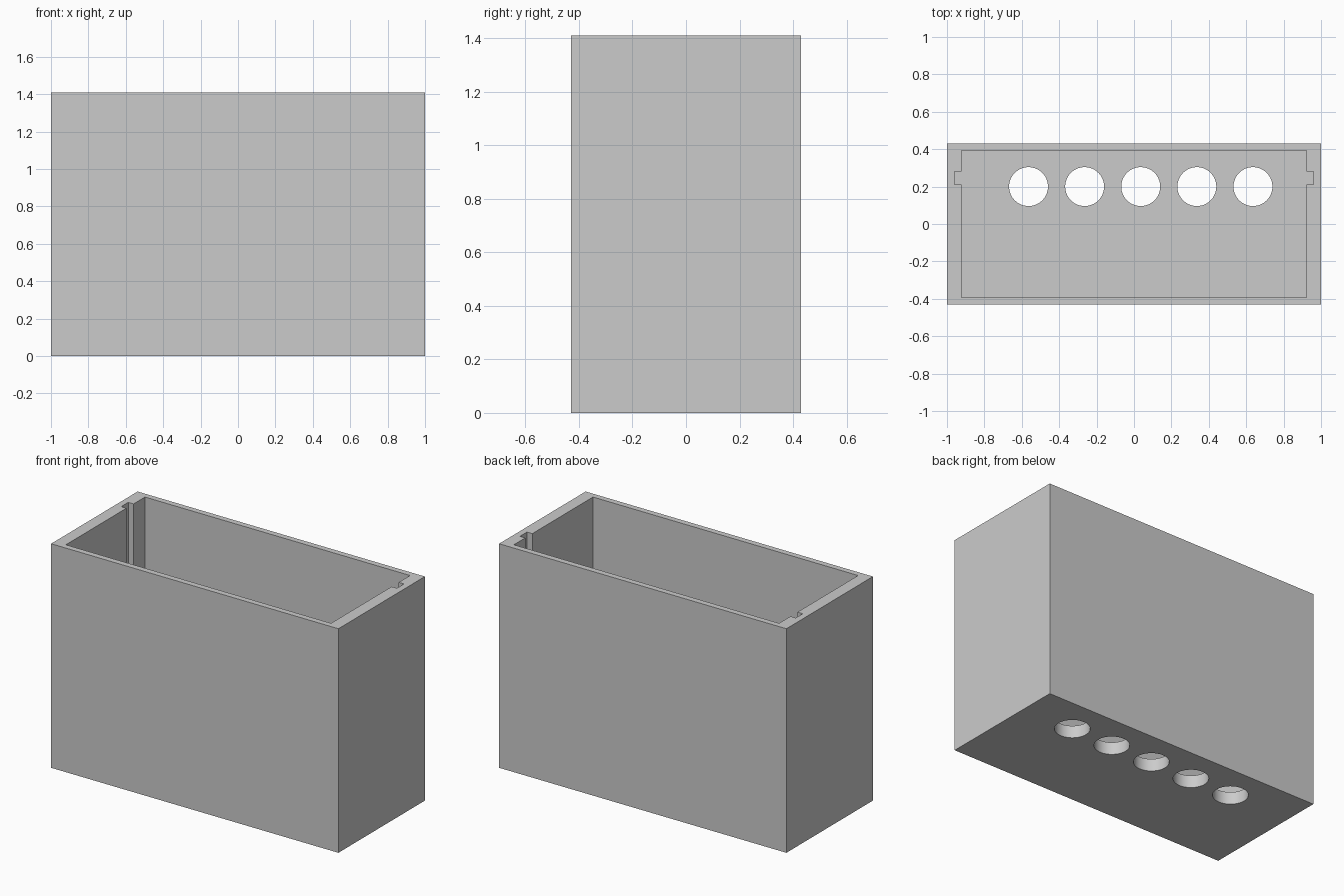
import bpy, bmesh, math

old = bpy.data.objects.get("Cube")
if old:
    bpy.data.objects.remove(old, do_unlink=True)

HEIGHT, FLOOR = 1.41, 0.08
HALF_X, HALF_Y = 1.0, 0.43
HOLE_R, HOLE_Y = 0.104, 0.2

grey = bpy.data.materials.new("light grey")
grey.use_nodes = True
grey.diffuse_color = (0.6, 0.6, 0.6, 1)
bsdf = next(n for n in grey.node_tree.nodes if n.type == 'BSDF_PRINCIPLED')
bsdf.inputs["Base Color"].default_value = grey.diffuse_color


def prisms(name, outlines, z0, z1):
    """One object made of outlines extruded from z0 to z1."""
    bm = bmesh.new()
    for outline in outlines:
        face = bm.faces.new([bm.verts.new((x, y, z0)) for x, y in outline])
        ext = bmesh.ops.extrude_face_region(bm, geom=[face])
        moved = [v for v in ext["geom"] if isinstance(v, bmesh.types.BMVert)]
        bmesh.ops.translate(bm, verts=moved, vec=(0, 0, z1 - z0))
    bmesh.ops.recalc_face_normals(bm, faces=bm.faces)
    mesh = bpy.data.meshes.new(name)
    bm.to_mesh(mesh)
    bm.free()
    mesh.materials.append(grey)
    obj = bpy.data.objects.new(name, mesh)
    bpy.context.collection.objects.link(obj)
    return obj


def circle(cx, cy, r, n=64):
    return [(cx + r * math.cos(2 * math.pi * i / n),
             cy + r * math.sin(2 * math.pi * i / n)) for i in range(n)]


# Outer block
box = prisms("open_box", [[(-HALF_X, -HALF_Y), (HALF_X, -HALF_Y),
                           (HALF_X, HALF_Y), (-HALF_X, HALF_Y)]], 0, HEIGHT)

# Cavity with a panel slot in each end wall
right_side = [(0.923, -0.393), (0.923, 0.21), (0.96, 0.21),
              (0.96, 0.28), (0.923, 0.28), (0.923, 0.393)]
left_side = [(-x, y) for x, y in reversed(right_side)]
cavity = prisms("cavity_cutter", [right_side + left_side], FLOOR, HEIGHT + 0.2)

# Row of five round holes through the floor
holes = prisms("hole_cutter",
               [circle(0.036 + 0.3 * i, HOLE_Y, HOLE_R) for i in range(-2, 3)],
               -0.1, FLOOR + 0.1)

for cutter in (cavity, holes):
    cutter.hide_render = True
    mod = box.modifiers.new(cutter.name, 'BOOLEAN')
    mod.operation = 'DIFFERENCE'
    mod.solver = 'EXACT'
    mod.object = cutter

# Bake the cuts and drop the cutters
bpy.context.view_layer.update()
graph = bpy.context.evaluated_depsgraph_get()
baked = bpy.data.meshes.new_from_object(box.evaluated_get(graph))
box.modifiers.clear()
box.data = baked
for cutter in (cavity, holes):
    bpy.data.objects.remove(cutter, do_unlink=True)

# Smooth hole walls, sharp edges elsewhere
bpy.ops.object.select_all(action='DESELECT')
box.select_set(True)
bpy.context.view_layer.objects.active = box
bpy.ops.object.shade_smooth_by_angle(angle=math.radians(30))
